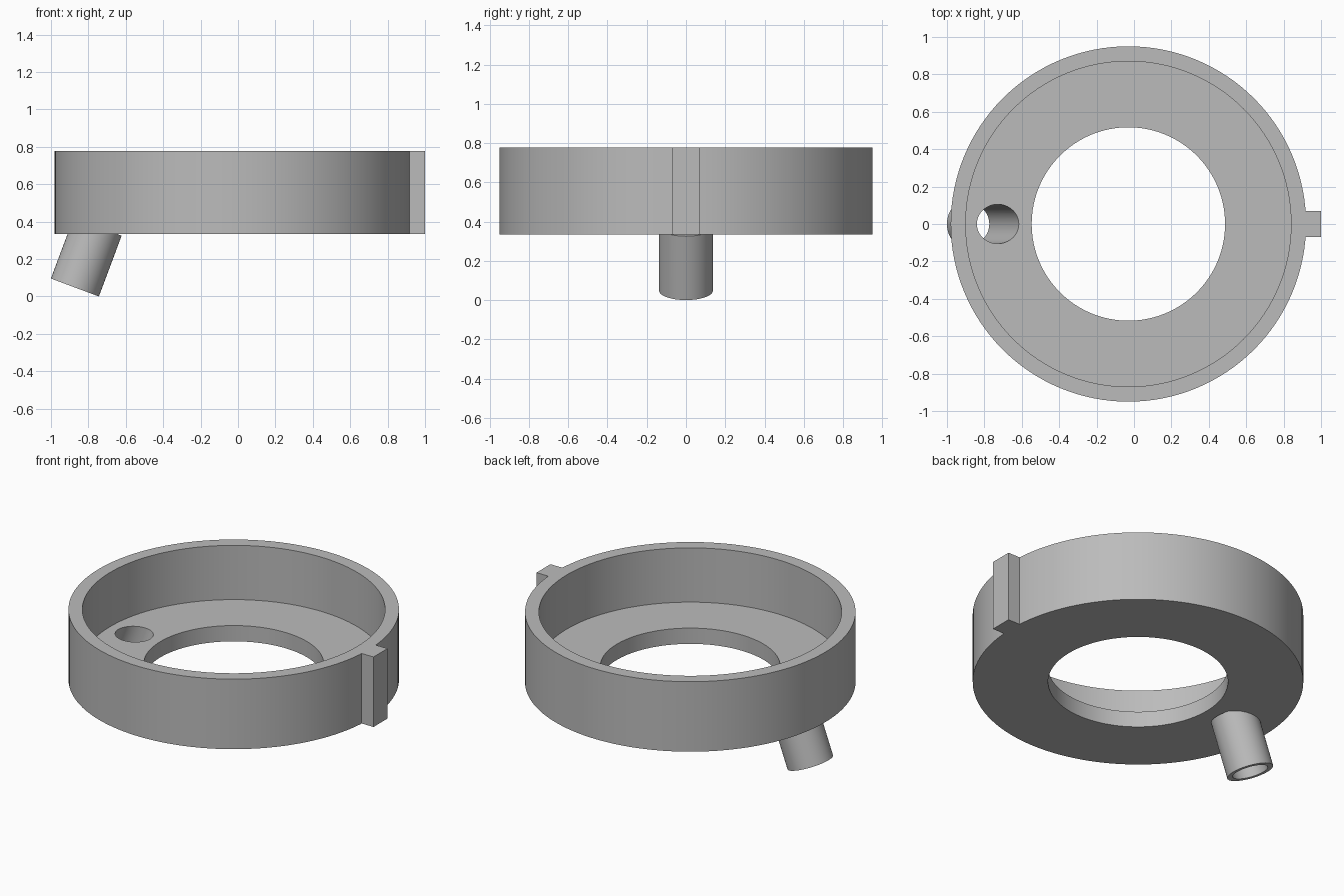
import bpy, bmesh, math
from mathutils import Matrix, Vector

cube = bpy.data.objects.get("Cube")
if cube:
    bpy.data.objects.remove(cube, do_unlink=True)

grey = bpy.data.materials.new("plain grey")
grey.use_nodes = True
colour = (0.5, 0.5, 0.5, 1)
grey.diffuse_color = colour
grey.node_tree.nodes["Principled BSDF"].inputs["Base Color"].default_value = colour

RING_X = -0.03
BOTTOM, FLOOR, TOP = 0.333, 0.433, 0.777
TILT = math.radians(20.5)
SPOUT_END = Vector((-0.872, 0, 0.048))


def make_object(name, bm):
    bmesh.ops.recalc_face_normals(bm, faces=bm.faces)
    mesh = bpy.data.meshes.new(name)
    bm.to_mesh(mesh)
    bm.free()
    mesh.materials.append(grey)
    obj = bpy.data.objects.new(name, mesh)
    bpy.context.collection.objects.link(obj)
    return obj


def lathe(name, profile, steps):
    """Spin a closed (radius, height) profile about the ring axis."""
    bm = bmesh.new()
    rings = []
    for i in range(steps):
        a = 2 * math.pi * i / steps
        rings.append([bm.verts.new((RING_X + r * math.cos(a), r * math.sin(a), z))
                      for r, z in profile])
    n = len(profile)
    for i in range(steps):
        a, b = rings[i], rings[(i + 1) % steps]
        for j in range(n):
            k = (j + 1) % n
            bm.faces.new((a[j], b[j], b[k], a[k]))
    return make_object(name, bm)


def tilted_rod(name, radius, start, end):
    """Cylinder along the spout axis, measured from the spout's open end."""
    bm = bmesh.new()
    place = (Matrix.Translation(SPOUT_END) @ Matrix.Rotation(TILT, 4, 'Y')
             @ Matrix.Translation((0, 0, (start + end) / 2)))
    bmesh.ops.create_cone(bm, cap_ends=True, segments=64, radius1=radius,
                          radius2=radius, depth=end - start, matrix=place)
    return make_object(name, bm)


def combine(target, tool, operation):
    mod = target.modifiers.new(operation.lower(), 'BOOLEAN')
    mod.operation = operation
    mod.solver = 'EXACT'
    mod.object = tool
    bpy.context.view_layer.objects.active = target
    bpy.ops.object.modifier_apply(modifier=mod.name)
    bpy.data.objects.remove(tool, do_unlink=True)


# Open dish: outer wall, inner wall and floor with a large centre hole
dish = lathe("dish_with_spout", [(0.95, BOTTOM), (0.95, TOP), (0.87, TOP),
                                 (0.87, FLOOR), (0.517, FLOOR), (0.517, BOTTOM)], 128)

# Full-height rectangular tab on the left side
bm = bmesh.new()
bmesh.ops.create_cube(bm, size=1, matrix=Matrix.Translation((0.94, 0, (BOTTOM + TOP) / 2))
                      @ Matrix.Diagonal((0.12, 0.14, TOP - BOTTOM, 1)))
combine(dish, make_object("side_tab", bm), 'UNION')

# Slanted hollow spout, bored through the floor
combine(dish, tilted_rod("spout", 0.137, 0, 0.347), 'UNION')
combine(dish, tilted_rod("spout_bore", 0.105, -0.1, 0.6), 'DIFFERENCE')

bpy.ops.object.select_all(action='DESELECT')
dish.select_set(True)
bpy.context.view_layer.objects.active = dish
bpy.ops.object.shade_smooth_by_angle(angle=math.radians(30))
